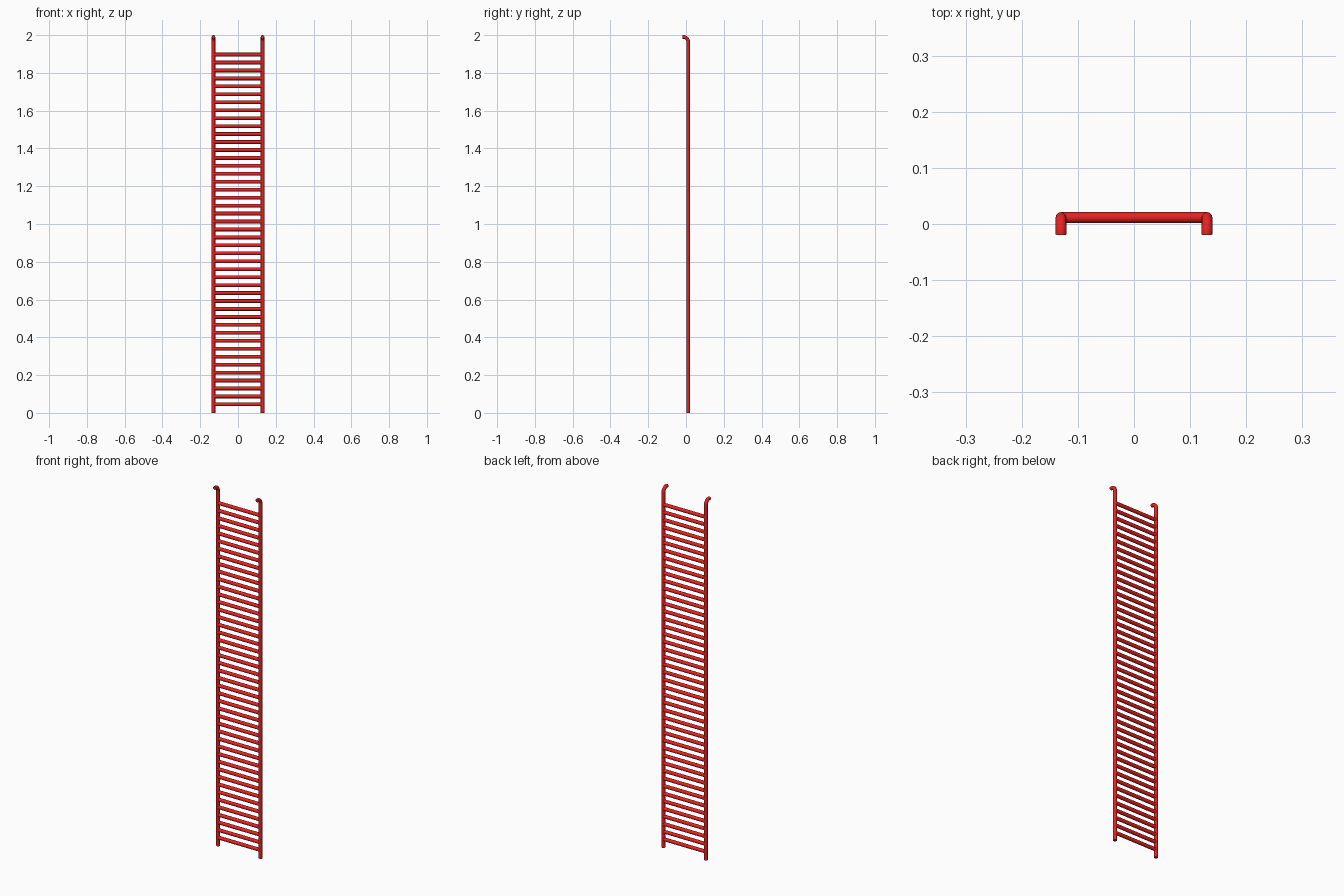
import bpy, math

if "Cube" in bpy.data.objects:
    bpy.data.objects.remove(bpy.data.objects["Cube"])

R, X, Y = 0.0097, 0.13, 0.0115
red = bpy.data.materials.new("red_paint")
red.diffuse_color = (0.8, 0.016, 0.016, 1)
red.use_nodes = True
red.node_tree.nodes["Principled BSDF"].inputs["Base Color"].default_value = red.diffuse_color


def tube(name, pts):
    """Round capped tube along a list of points."""
    cu = bpy.data.curves.new(name, 'CURVE')
    cu.dimensions = '3D'
    cu.bevel_depth = R
    cu.bevel_resolution = 4
    cu.use_fill_caps = True
    sp = cu.splines.new('POLY')
    sp.points.add(len(pts) - 1)
    for p, co in zip(sp.points, pts):
        p.co = (*co, 1)
    ob = bpy.data.objects.new(name, cu)
    bpy.context.collection.objects.link(ob)
    bpy.ops.object.select_all(action='DESELECT')
    ob.select_set(True)
    bpy.context.view_layer.objects.active = ob
    bpy.ops.object.convert(target='MESH')
    ob = bpy.context.object
    ob.data.materials.clear()
    ob.data.materials.append(red)
    for p in ob.data.polygons:
        p.material_index = 0
    bpy.ops.object.shade_smooth_by_angle(angle=math.radians(40))
    return ob


# side rails, hooked forward and slightly down at the top
bend = 0.0258
zc = 2 - R - bend
for side, s in (("left", -1), ("right", 1)):
    path = [(s * X, Y, 0)]
    for i in range(11):
        a = math.radians(100) * i / 10
        path.append((s * X, Y - bend + bend * math.cos(a), zc + bend * math.sin(a)))
    tube(side + "_rail", path)

# rungs
N, z0, z1 = 45, 0.045, 1.897
for i in range(N):
    z = z0 + (z1 - z0) * i / (N - 1)
    tube(f"rung_{i + 1}", [(-X, Y, z), (X, Y, z)])
